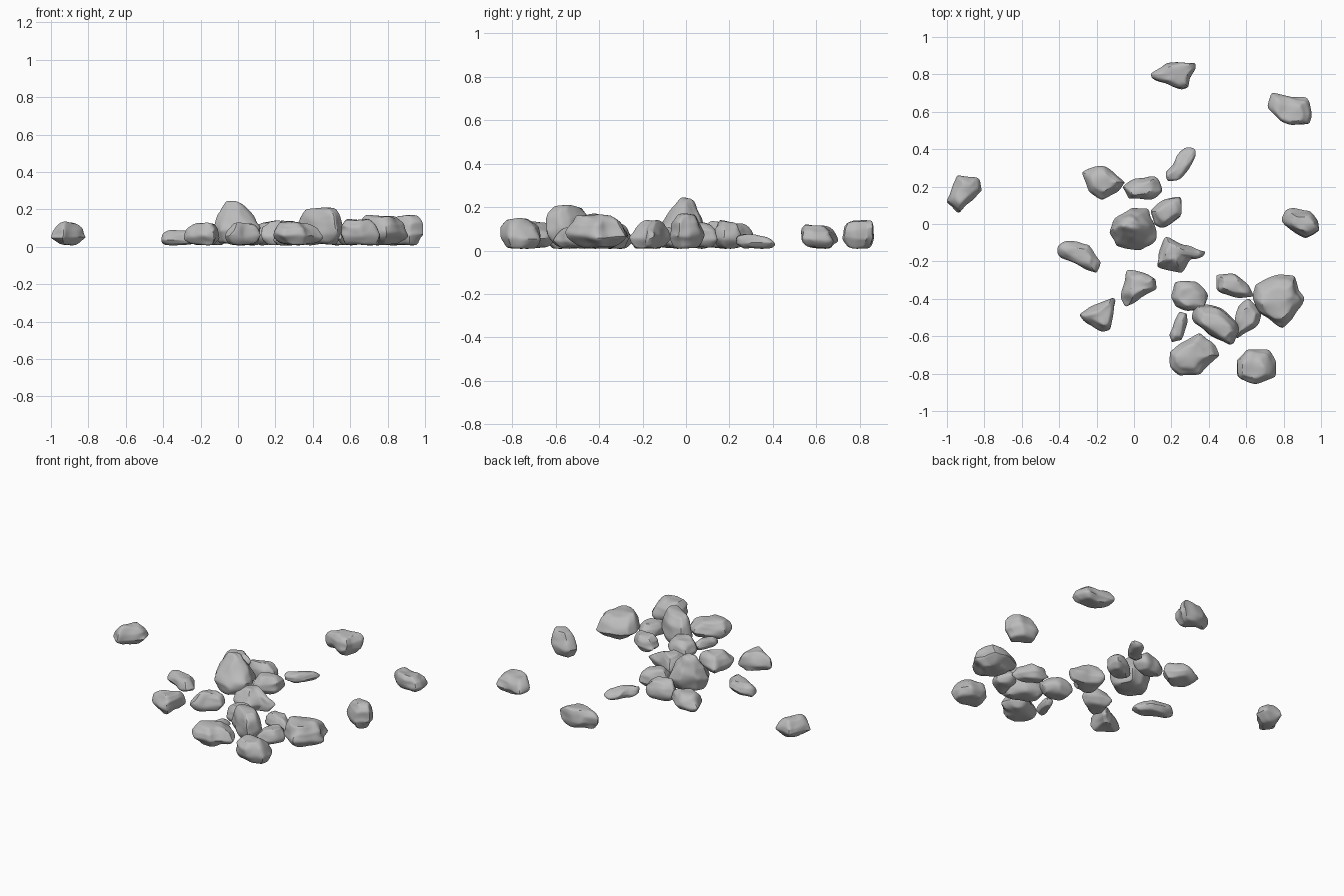
import bpy
import bmesh
import random
from mathutils import Vector, noise

if "Cube" in bpy.data.objects:
    bpy.data.objects.remove(bpy.data.objects["Cube"], do_unlink=True)

stone = bpy.data.materials.new("grey stone")
stone.use_nodes = True
grey = (0.5, 0.5, 0.5, 1)
stone.diffuse_color = grey
stone.node_tree.nodes["Principled BSDF"].inputs["Base Color"].default_value = grey
stone.node_tree.nodes["Principled BSDF"].inputs["Roughness"].default_value = 0.8

rng = random.Random(7)


def fit(mesh, low, high):
    """Size a rock mesh so that its bounds match the given corners."""
    for axis in range(len(low)):
        values = [v.co[axis] for v in mesh.vertices]
        start, size = min(values), max(values) - min(values)
        for v in mesh.vertices:
            part = (v.co[axis] - start) / size
            v.co[axis] = low[axis] + part * (high[axis] - low[axis])


def rock(name, height, corners, peak=None, top=0.55, base=0.68):
    """Loft the outline from a narrow base over a wide belly to a small crown."""
    xs, ys = zip(*corners)
    centre = Vector((sum(xs), sum(ys))) / len(corners)
    summit = Vector(peak) if peak else centre
    levels = [(0, base), (0.36, 1), (0.72, 0.5 + top * 0.65), (1, top)]
    bm = bmesh.new()
    rings = []
    for level, scale in levels:
        middle = centre.lerp(summit, level ** 2)
        ring = []
        for corner in corners:
            flat = middle + (Vector(corner) - centre) * min(scale, 1)
            wobble = rng.uniform(-0.07, 0.07) if level > 0 else 0
            ring.append(bm.verts.new((flat.x, flat.y, height * (level + wobble))))
        rings.append(ring)
    for lower, upper in zip(rings, rings[1:]):
        for i in range(len(corners)):
            j = (i + 1) % len(corners)
            bm.faces.new((lower[i], lower[j], upper[j], upper[i]))
    bm.faces.new(rings[0])
    bm.faces.new(rings[-1])
    bmesh.ops.recalc_face_normals(bm, faces=bm.faces)
    crease = bm.edges.layers.float.new("crease_edge")
    for edge in bm.edges:
        edge[crease] = rng.uniform(0.15, 0.6)

    mesh = bpy.data.meshes.new(name)
    bm.to_mesh(mesh)
    bm.free()
    obj = bpy.data.objects.new(name, mesh)
    bpy.context.collection.objects.link(obj)
    bpy.ops.object.select_all(action="DESELECT")
    obj.select_set(True)
    bpy.context.view_layer.objects.active = obj
    smooth = obj.modifiers.new("worn edges", "SUBSURF")
    smooth.levels = 3
    bpy.ops.object.modifier_apply(modifier=smooth.name)

    # Weathered dents, then the final size
    for v in obj.data.vertices:
        v.co += noise.noise_vector(v.co * 14) * 0.01
    fit(obj.data, (min(xs), min(ys), 0.008), (max(xs), max(ys), height))
    obj.data.materials.append(stone)
    bpy.ops.object.shade_smooth_by_angle()


# Scattered outer rocks
rock("far_back_rock", 0.14, [(.09, .80), (.10, .775), (.16, .755), (.25, .72), (.29, .73), (.30, .78),
                             (.33, .83), (.325, .865), (.19, .865), (.15, .84)], peak=(.22, .80), top=0.75)
rock("back_left_rock", 0.12, [(.715, .62), (.79, .55), (.85, .53), (.93, .535), (.95, .59), (.93, .67),
                              (.84, .68), (.75, .70)], peak=(.83, .595))
rock("far_right_rock", 0.135, [(-1, .11), (-.94, .06), (-.88, .12), (-.815, .17), (-.845, .24),
                               (-.94, .26), (-.97, .20)], base=0.5)
rock("far_left_rock", 0.17, [(.79, .01), (.82, .085), (.94, .075), (.975, .02), (.99, -.03),
                             (.92, -.075), (.85, -.03)], peak=(.92, 0))

# Rocks behind the middle
rock("flat_back_rock", 0.075, [(.17, .27), (.18, .23), (.25, .235), (.29, .28), (.33, .37), (.325, .405),
                               (.28, .41), (.23, .37), (.21, .31)], peak=(.23, .28))
rock("back_right_rock", 0.125, [(-.275, .28), (-.16, .31), (-.09, .26), (-.05, .22), (-.08, .18),
                                (-.17, .13), (-.24, .17)])
rock("back_middle_rock", 0.14, [(-.06, .19), (-.01, .135), (.10, .13), (.15, .17), (.13, .255), (.01, .23)])
rock("small_block_rock", 0.13, [(.09, .07), (.11, 0), (.15, -.02), (.255, .05), (.24, .145), (.15, .12)])

# Tall rock in the middle
rock("tall_middle_rock", 0.245, [(-.13, -.05), (-.08, -.11), (.03, -.14), (.11, -.10), (.12, -.02),
                                 (.07, .08), (-.01, .085), (-.09, .04)],
     peak=(-.02, .01), top=0.25, base=0.75)

# Rocks in front of the middle
rock("slanted_right_rock", 0.09, [(-.41, -.12), (-.34, -.09), (-.24, -.11), (-.21, -.16), (-.18, -.20),
                                  (-.20, -.26), (-.29, -.22), (-.39, -.17)], peak=(-.28, -.16))
rock("wedge_rock", 0.14, [(.17, -.07), (.27, -.12), (.38, -.15), (.37, -.18), (.30, -.19), (.26, -.26),
                          (.20, -.25), (.125, -.235), (.14, -.17)], peak=(.23, -.16), top=0.45)
rock("pointed_front_rock", 0.13, [(-.07, -.39), (-.03, -.44), (.04, -.39), (.12, -.35), (.115, -.29),
                                  (.05, -.25), (-.03, -.245), (-.05, -.32)], peak=(.03, -.33), top=0.45)
rock("triangle_rock", 0.13, [(-.29, -.485), (-.27, -.51), (-.17, -.575), (-.13, -.57), (-.10, -.42),
                             (-.12, -.395), (-.20, -.44)], peak=(-.17, -.49))

# Front pile
rock("pile_back_rock", 0.13, [(.20, -.39), (.22, -.43), (.29, -.465), (.38, -.44), (.395, -.36),
                              (.33, -.305), (.22, -.31)])
rock("pile_slim_rock", 0.115, [(.44, -.36), (.54, -.395), (.64, -.39), (.60, -.32), (.54, -.265), (.45, -.27)])
rock("large_kite_rock", 0.17, [(.635, -.40), (.66, -.33), (.78, -.27), (.855, -.295), (.87, -.36),
                               (.91, -.41), (.79, -.555), (.68, -.47)],
     peak=(.77, -.42), top=0.6, base=0.5)
rock("pile_buried_rock", 0.11, [(.53, -.56), (.56, -.61), (.65, -.55), (.68, -.47), (.62, -.40), (.56, -.44)])
rock("pile_top_rock", 0.21, [(.31, -.50), (.34, -.43), (.47, -.45), (.55, -.53), (.56, -.58), (.52, -.645),
                             (.40, -.59)], peak=(.45, -.54))
rock("pile_small_rock", 0.075, [(.19, -.59), (.20, -.63), (.25, -.615), (.285, -.54), (.28, -.48),
                                (.25, -.47), (.21, -.53)])
rock("front_rock", 0.135, [(.19, -.68), (.20, -.76), (.25, -.81), (.36, -.80), (.40, -.75), (.455, -.70),
                           (.43, -.63), (.36, -.585), (.27, -.63)], peak=(.30, -.71))
rock("front_left_rock", 0.15, [(.55, -.82), (.66, -.855), (.75, -.82), (.76, -.74), (.72, -.67),
                               (.60, -.67), (.55, -.73)], peak=(.63, -.77))
